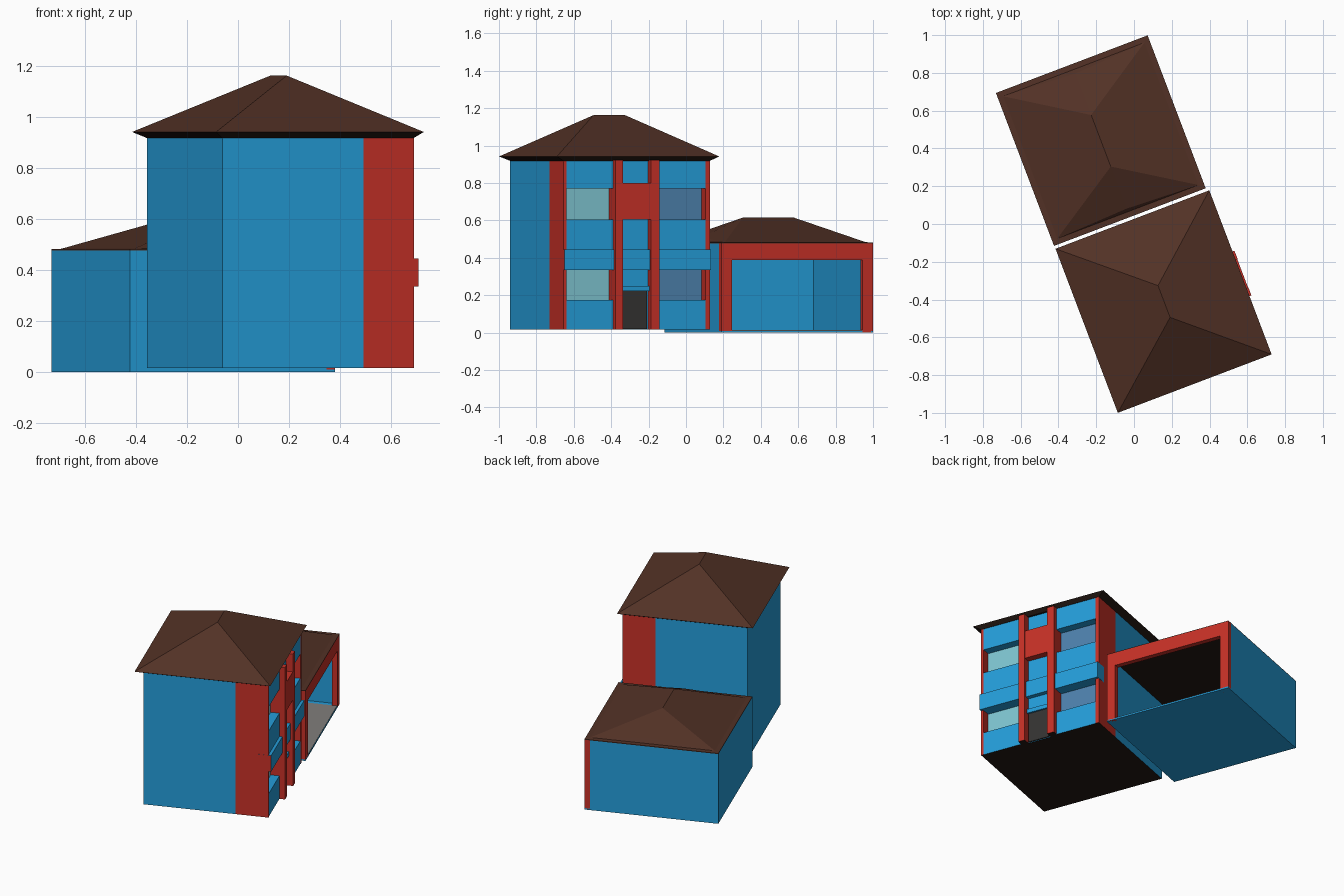
import bpy, bmesh, math
from mathutils import Matrix

if "Cube" in bpy.data.objects:
    bpy.data.objects.remove(bpy.data.objects["Cube"])

ROT = Matrix.Rotation(math.radians(20.8), 4, 'Z')   # whole model is turned on plan


def mat(name, r, g, b):
    m = bpy.data.materials.new(name)
    m.diffuse_color = (r, g, b, 1)
    m.use_nodes = True
    m.node_tree.nodes["Principled BSDF"].inputs["Base Color"].default_value = m.diffuse_color
    return m


BLUE = mat("blue wall", 0.018, 0.34, 0.70)
RED = mat("red wall", 0.57, 0.030, 0.020)
BROWN = mat("brown roof", 0.085, 0.031, 0.019)
DARK = mat("dark underside", 0.017, 0.009, 0.006)
DOOR = mat("door black", 0.035, 0.033, 0.032)
TEAL = mat("pale glass", 0.21, 0.56, 0.64)
STEEL = mat("steel blue glass", 0.075, 0.22, 0.42)
GREY = mat("grey floor", 0.22, 0.21, 0.20)


def finish(name, bm, mats, rule=None):
    bmesh.ops.recalc_face_normals(bm, faces=bm.faces)
    if rule:
        for f in bm.faces:
            f.material_index = rule(f)
    bm.transform(ROT)
    me = bpy.data.meshes.new(name)
    bm.to_mesh(me)
    bm.free()
    for m in mats:
        me.materials.append(m)
    ob = bpy.data.objects.new(name, me)
    bpy.context.collection.objects.link(ob)
    return ob


def box(name, u, v, z, mats, rule=None):
    bm = bmesh.new()
    bmesh.ops.create_cube(bm, size=1)
    for p in bm.verts:
        for i, r in enumerate((u, v, z)):
            p.co[i] = r[0] if p.co[i] < 0 else r[1]
    return finish(name, bm, mats if isinstance(mats, list) else [mats], rule)


def rect(bm, u, v, z):
    return [bm.verts.new((a, b, z)) for a, b in
            ((u[0], v[0]), (u[1], v[0]), (u[1], v[1]), (u[0], v[1]))]


def bridge(bm, a, b):
    for i in range(4):
        j = (i + 1) % 4
        bm.faces.new((a[i], a[j], b[j], b[i]))


# ---- main block: blue rear body and red front body ----
V0, V1, Z0, Z1, F = -0.858, -0.02, 0.017, 0.922, 0.413
under = lambda f: 1 if f.normal.z < -0.5 else 0
box("main_body", (-0.39, 0.20), (V0, V1), (Z0, Z1), [BLUE, DARK], under)
box("red_body", (0.20, 0.35), (V0, V1), (Z0, Z1), [RED, DARK], under)

# ---- street facade: posts, parapets, balconies and recessed windows ----
posts = {"end_post_left": (V0, -0.841, F), "end_post_right": (-0.045, V1, F),
         "pier_left": (-0.574, -0.529, 0.447), "pier_right": (-0.369, -0.321, 0.447)}
for name, (a, b, u) in posts.items():
    box(name, (0.35, u), (a, b), (Z0, Z1), [RED, DARK], under)

bays = [("left", -0.841, -0.574, V0, -0.574, TEAL),
        ("right", -0.321, -0.045, -0.321, V1, STEEL)]
for side, a, b, ba, bb, glass in bays:
    for i, z in enumerate(((Z0, 0.175), (0.40, 0.605), (0.77, Z1))):
        box(f"parapet_{side}_{i}", (0.35, F - 0.002), (a, b), z, [BLUE, DARK],
            lambda f, i=i: 1 if i == 0 and f.normal.z < -0.5 else 0)
    # projecting balcony, with a red end at the corner
    box(f"balcony_{side}", (0.35, 0.43), (ba - 0.001, bb + 0.001), (0.335, 0.445),
        [BLUE, RED], lambda f: 1 if f.normal.y < -0.5 else 0)
    for i, z in enumerate(((0.175, 0.335), (0.605, 0.77))):
        box(f"window_{side}_{i}", (0.35, 0.355), (a, b), z, glass)

# ---- stair bay between the piers ----
C0, C1 = -0.529, -0.369
box("stair_wall", (0.35, 0.40), (C0, C1), (Z0, Z1), [BLUE, DARK], under)
box("stair_red_panel", (0.40, 0.445), (C0, C1), (0.605, 0.80), RED)
box("stair_balcony", (0.40, 0.43), (C0, C1), (0.335, 0.445), BLUE)
box("entrance_canopy", (0.40, 0.42), (C0, C1), (0.222, 0.25), BLUE)
box("entrance_door", (0.40, 0.409), (C0 + 0.005, C1 - 0.01), (0.02, 0.222), DOOR)

# ---- main hip roof with sloping dark soffit ----
bm = bmesh.new()
eave = rect(bm, (-0.435, 0.436), (-0.904, 0.025), 0.942)
low = rect(bm, (-0.392, F), (V0, V1), 0.919)
bridge(bm, eave, low)
bm.faces.new(low)
r0, r1 = bm.verts.new((0.003, -0.53, 1.163)), bm.verts.new((0.003, -0.35, 1.163))
bm.faces.new((eave[0], eave[1], r0))
bm.faces.new((eave[1], eave[2], r1, r0))
bm.faces.new((eave[2], eave[3], r1))
bm.faces.new((eave[3], eave[0], r0, r1))
finish("main_roof", bm, [BROWN, DARK], lambda f: 1 if f.normal.z < 0 else 0)

# ---- garage: blue walls, red front frame, open front ----
GU, GV, GZ, T = (-0.437, 0.422), (0.042, 0.908), 0.478, 0.022
FU = (0.387, GU[1])
box("garage_base", (GU[0], FU[0]), GV, (0, 0.01), BLUE)
box("garage_threshold", FU, GV, (0, 0.01), BLUE)
box("garage_floor", (GU[0] + T, GU[1] - 0.002), (GV[0] + 0.06, GV[1] - 0.058),
    (0.01, 0.013), GREY)
box("garage_back_wall", (GU[0], GU[0] + T), GV, (0.01, GZ), BLUE)
for i, v in enumerate(((GV[0], GV[0] + T), (GV[1] - T, GV[1]))):
    box(f"garage_side_wall_{i}", (GU[0] + T, FU[0]), v, (0.01, GZ), BLUE)
for i, v in enumerate(((GV[0], 0.102), (0.85, GV[1]))):
    box(f"garage_post_{i}", FU, v, (0.0, GZ), RED)
box("garage_lintel", FU, (0.102, 0.85), (0.388, GZ), RED)
box("garage_ceiling", (GU[0] + T, FU[0]), (GV[0] + T, GV[1] - T), (0.455, GZ),
    DARK)

# ---- garage hip roof, its end slopes raised at the middle ----
bm = bmesh.new()
base = rect(bm, GU, GV, GZ)
top = rect(bm, GU, GV, 0.482)
lip = rect(bm, (GU[0] + 0.03, GU[1] - 0.03), (GV[0] + 0.03, GV[1] - 0.03), 0.484)
bridge(bm, base, top)
bridge(bm, top, lip)
bm.faces.new(base)
m0, r0, r1, m1 = [bm.verts.new((-0.007, v, z)) for v, z in
                  ((0.09, 0.51), (0.328, 0.615), (0.62, 0.615), (0.855, 0.51))]
a, b, c, d = lip
for f in ((a, b, m0), (b, r0, m0), (a, m0, r0), (b, c, r1, r0), (c, m1, r1),
          (c, d, m1), (d, r1, m1), (d, a, r0, r1)):
    bm.faces.new(f)
finish("garage_roof", bm, [BROWN])
